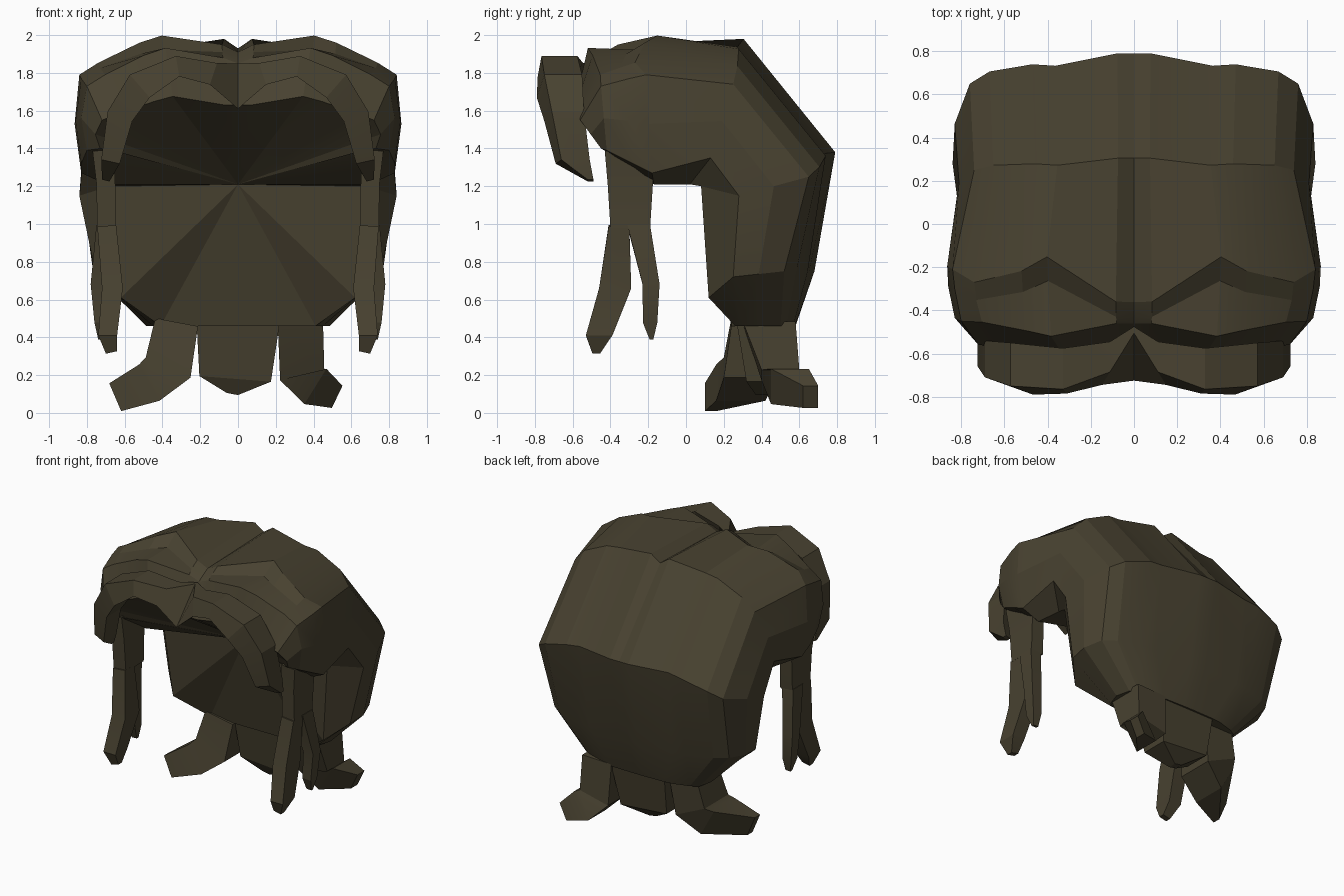
import bpy, bmesh, math
from mathutils import Vector

if "Cube" in bpy.data.objects:
    bpy.data.objects.remove(bpy.data.objects["Cube"])

mat = bpy.data.materials.new("dark_brown_hair")
mat.diffuse_color = (0.065, 0.054, 0.030, 1)
mat.use_nodes = True
mat.node_tree.nodes["Principled BSDF"].inputs["Base Color"].default_value = mat.diffuse_color


def finish(bm, name, mirrored=False):
    """Weld, optionally mirror over x, fix normals and make the object."""
    if mirrored:
        dup = bmesh.ops.duplicate(bm, geom=bm.verts[:] + bm.edges[:] + bm.faces[:])["geom"]
        for v in dup:
            if isinstance(v, bmesh.types.BMVert):
                v.co.x = -v.co.x
    bmesh.ops.remove_doubles(bm, verts=bm.verts[:], dist=0.002)
    bmesh.ops.recalc_face_normals(bm, faces=bm.faces[:])
    me = bpy.data.meshes.new(name)
    bm.to_mesh(me)
    bm.free()
    me.materials.append(mat)
    ob = bpy.data.objects.new(name, me)
    bpy.context.collection.objects.link(ob)
    bpy.ops.object.select_all(action='DESELECT')
    ob.select_set(True)
    bpy.context.view_layer.objects.active = ob
    bpy.ops.object.shade_smooth_by_angle(angle=math.radians(15))


def bridge(bm, rows, closed):
    """Quads between neighbouring rows of points."""
    grid = [[bm.verts.new(p) for p in row] for row in rows]
    n = len(grid[0])
    for a, b in zip(grid, grid[1:]):
        for i in range(n if closed else n - 1):
            k = (i + 1) % n
            bm.faces.new((a[i], a[k], b[k], b[i]))
    return grid


def lock(name, path, mirrored=False):
    """Four-sided strand along a path of (x, y, z, half width, half depth[, lean])."""
    sections = []
    for i, (x, y, z, w, d, *lean) in enumerate(path):
        a, b = path[max(i - 1, 0)], path[min(i + 1, len(path) - 1)]
        t = Vector((b[0] - a[0], b[2] - a[2])).normalized()
        nx, nz = (-t.y * w, t.x * w)
        tilt = lean[0] if lean else 0
        if mirrored and x == 0:          # strands that meet in the middle plane
            nx, nz = 0, w
        sections.append([(x + s * nx, y + e * d + s * tilt, z + s * nz)
                         for s, e in ((1, -1), (1, 1), (-1, 1), (-1, -1))])
    bm = bmesh.new()
    grid = bridge(bm, sections, True)
    if not (mirrored and path[0][0] == 0):
        bm.faces.new(grid[0])
    bm.faces.new(grid[-1])
    finish(bm, name, mirrored)


def hair_row(centre, corner, edge, rim, dip, wave):
    """Half a row: waved top from the parting to the corner, then down the side."""
    cy, cz = centre
    kx, ky, kz = corner
    row = [(0, cy, cz - dip)]
    for t, amount in ((.1, 0), (.48, 1), (.62, .6), (.88, 0)):
        f = t ** 4                       # nearly flat, rounding off at the corner
        row.append((kx * t, cy + (ky - cy) * f + wave[0] * amount,
                    cz + (kz - cz) * f + wave[1] * amount))
    side = (Vector(corner) + Vector(edge)) / 2 + Vector((.03, 0, 0))
    return row + [corner, side, edge, rim]


# Main hair mass, from the front lip over the crown to the nape
rows = [
    hair_row((-.58, 1.63), (.72, -.56, 1.55), (.73, -.45, 1.40), (.66, -.42, 1.39), 0, (0, .05)),
    hair_row((-.46, 1.88), (.80, -.45, 1.73), (.80, -.42, 1.39), (.67, -.40, 1.37), .03, (-.06, .06)),
    hair_row((-.43, 1.91), (.83, -.30, 1.77), (.83, -.28, 1.32), (.69, -.27, 1.28), .04, (.16, .02)),
    hair_row((-.36, 1.95), (.84, -.21, 1.79), (.83, -.18, 1.27), (.70, -.17, 1.21), .04, (.20, .056)),
    hair_row((.305, 1.98), (.74, .25, 1.74), (.82, .13, 1.35), (.68, .02, 1.21), .05, (-.03, -.03)),
    hair_row((.79, 1.38), (.76, .65, 1.25), (.84, .28, 1.15), (.68, .08, 1.20), 0, (-.05, 0)),
    hair_row((.68, .75), (.72, .52, .75), (.75, .25, .72), (.62, .12, .61), 0, (-.02, 0)),
    hair_row((.58, .46), (.46, .50, .46), (.45, .29, .46), (.41, .26, .46), 0, (0, 0)),
]
bm = bmesh.new()
grid = bridge(bm, rows, False)
apex = bm.verts.new((0, .08, 1.21))
chin = bm.verts.new((0, .26, .46))
bm.faces.new(grid[-1] + [chin])                      # underside of the nape
rim = grid[0] + [r[-1] for r in grid[1:]] + [chin]   # inner fan filling the opening
for a, b in zip(rim, rim[1:]):
    bm.faces.new((apex, a, b))
finish(bm, "hair_mass", True)

# Parted bangs, one curved strand per side meeting in the middle
lock("bangs", [
    (0, -.60, 1.73, .12, .015, .11), (.13, -.645, 1.795, .06, .07, .03),
    (.32, -.68, 1.835, .055, .095, .01), (.52, -.67, 1.73, .08, .10, .02),
    (.625, -.645, 1.57, .07, .085, .02), (.675, -.60, 1.33, .05, .075, .015),
    (.70, -.505, 1.23, .02, .015),
], True)

# Side strands: one trunk that splits in two
lock("side_strand_trunk", [
    (.715, -.30, 1.39, .055, .13), (.70, -.295, 1.22, .05, .12), (.695, -.295, .98, .05, .105),
], True)
lock("side_strand_front", [
    (.695, -.355, .99, .05, .055), (.665, -.375, .66, .055, .085),
    (.69, -.46, .41, .05, .07), (.67, -.475, .32, .03, .02),
], True)
lock("side_strand_back", [
    (.705, -.25, .99, .045, .06), (.74, -.185, .68, .04, .045),
    (.725, -.19, .48, .035, .038), (.72, -.183, .39, .02, .01),
], True)

# Nape tails: left flicks forward, right flicks back, middle hangs straight
lock("left_tail", [
    (-.325, .37, .48, .115, .13), (-.37, .34, .24, .13, .14),
    (-.47, .29, .16, .11, .13), (-.65, .13, .083, .08, .03),
])
lock("right_tail", [
    (.33, .44, .48, .12, .14), (.34, .50, .20, .12, .10),
    (.41, .55, .14, .11, .10), (.525, .66, .085, .065, .04),
])
lock("middle_tail", [
    (0, .42, .48, .22, .15), (-.015, .42, .18, .19, .10), (-.03, .40, .10, .03, .03),
])
